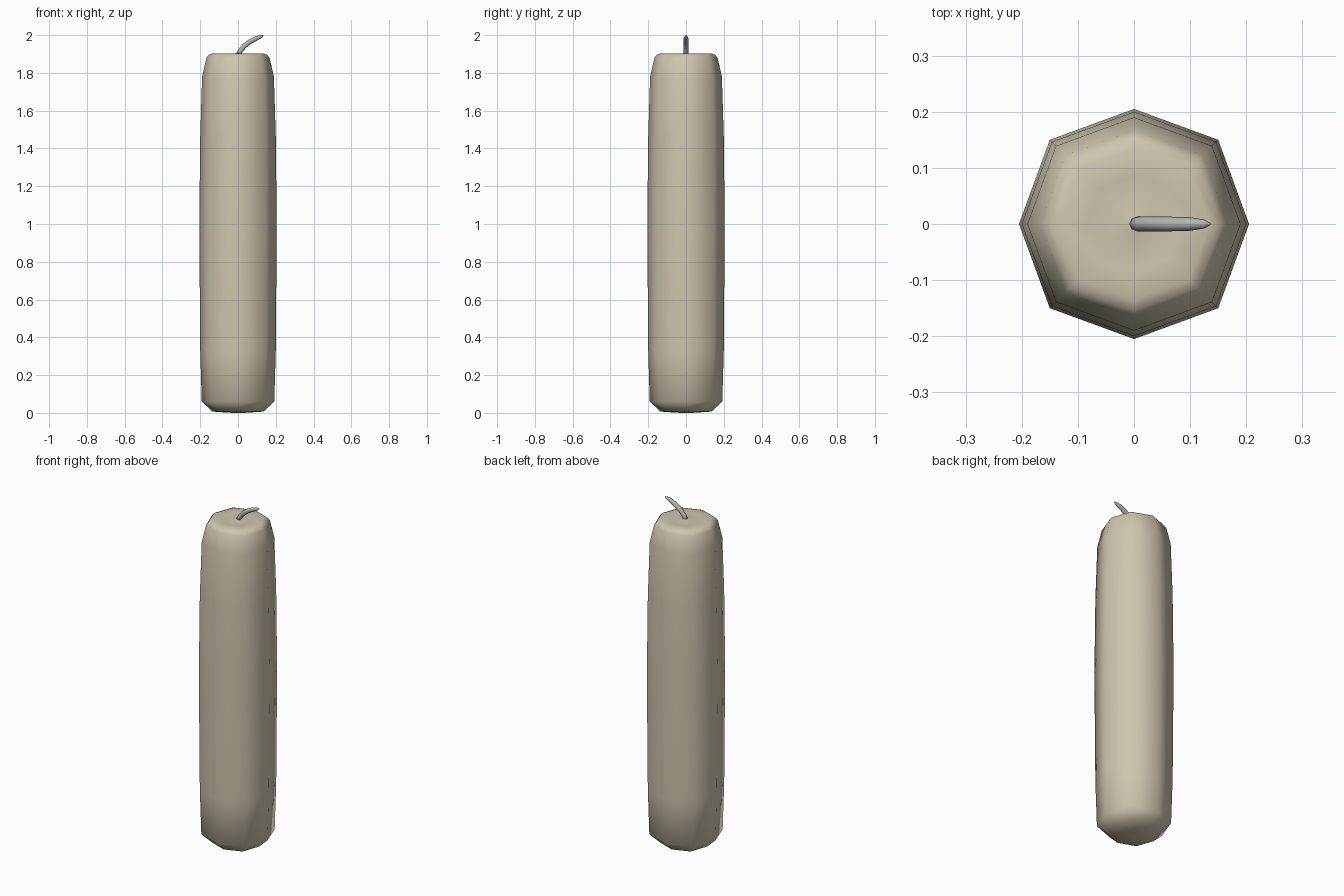
import bpy, bmesh, math
from mathutils import Vector

if "Cube" in bpy.data.objects:
    bpy.data.objects.remove(bpy.data.objects["Cube"])


def material(name, rgb):
    m = bpy.data.materials.new(name)
    m.diffuse_color = (*rgb, 1)
    m.use_nodes = True
    m.node_tree.nodes["Principled BSDF"].inputs["Base Color"].default_value = m.diffuse_color
    return m


def loft(name, rings, mat):
    """Skin a list of equal-length rings, close both ends with fans, shade smooth."""
    bm = bmesh.new()
    rows = [[bm.verts.new(p) for p in r] for r in rings]
    n = len(rows[0])
    for a, b in zip(rows, rows[1:]):
        for i in range(n):
            j = (i + 1) % n
            bm.faces.new((a[i], a[j], b[j], b[i]))
    bm.faces.new(rows[0][::-1])
    bm.faces.new(rows[-1])
    bmesh.ops.recalc_face_normals(bm, faces=bm.faces)
    for f in bm.faces:
        f.smooth = True
    me = bpy.data.meshes.new(name)
    bm.to_mesh(me)
    bm.free()
    me.materials.append(mat)
    ob = bpy.data.objects.new(name, me)
    bpy.context.collection.objects.link(ob)
    return ob


wax = material("cream wax", (0.62, 0.565, 0.425))
string = material("grey wick", (0.45, 0.46, 0.42))
SIDES = 8

# Candle body: octagonal profile, rounded at both ends (radius, height)
profile = [(0.03, 0.0), (0.135, 0.007), (0.192, 0.06), (0.20, 0.33), (0.205, 1.0),
           (0.20, 1.46), (0.19, 1.78), (0.167, 1.88), (0.155, 1.895), (0.135, 1.903),
           (0.085, 1.899), (0.04, 1.898), (0.014, 1.904)]


def octagon(r, z):
    pts = []
    for i in range(SIDES):
        a = 2 * math.pi * i / SIDES
        k = r * (1.035 if i % 2 else 1.0)  # diagonal corners sit slightly further out
        pts.append((k * math.cos(a), k * math.sin(a), z))
    return pts


loft("candle_body", [octagon(r, z) for r, z in profile], wax)

# Wick: tapered tube bent towards +x (x, z, radius)
path = [(0.0, 1.890, 0.013), (0.012, 1.917, 0.013), (0.035, 1.944, 0.013),
        (0.065, 1.966, 0.013), (0.10, 1.984, 0.012), (0.125, 1.993, 0.008),
        (0.136, 1.997, 0.002)]
rings = []
for i, (x, z, r) in enumerate(path):
    p, q = path[max(i - 1, 0)], path[min(i + 1, len(path) - 1)]
    t = Vector((q[0] - p[0], 0, q[1] - p[1])).normalized()
    side = Vector((0, 1, 0))
    up = t.cross(side)
    rings.append([Vector((x, 0, z)) + r * (math.cos(a) * side + math.sin(a) * up)
                  for a in (2 * math.pi * k / SIDES for k in range(SIDES))])
loft("wick", rings, string)
